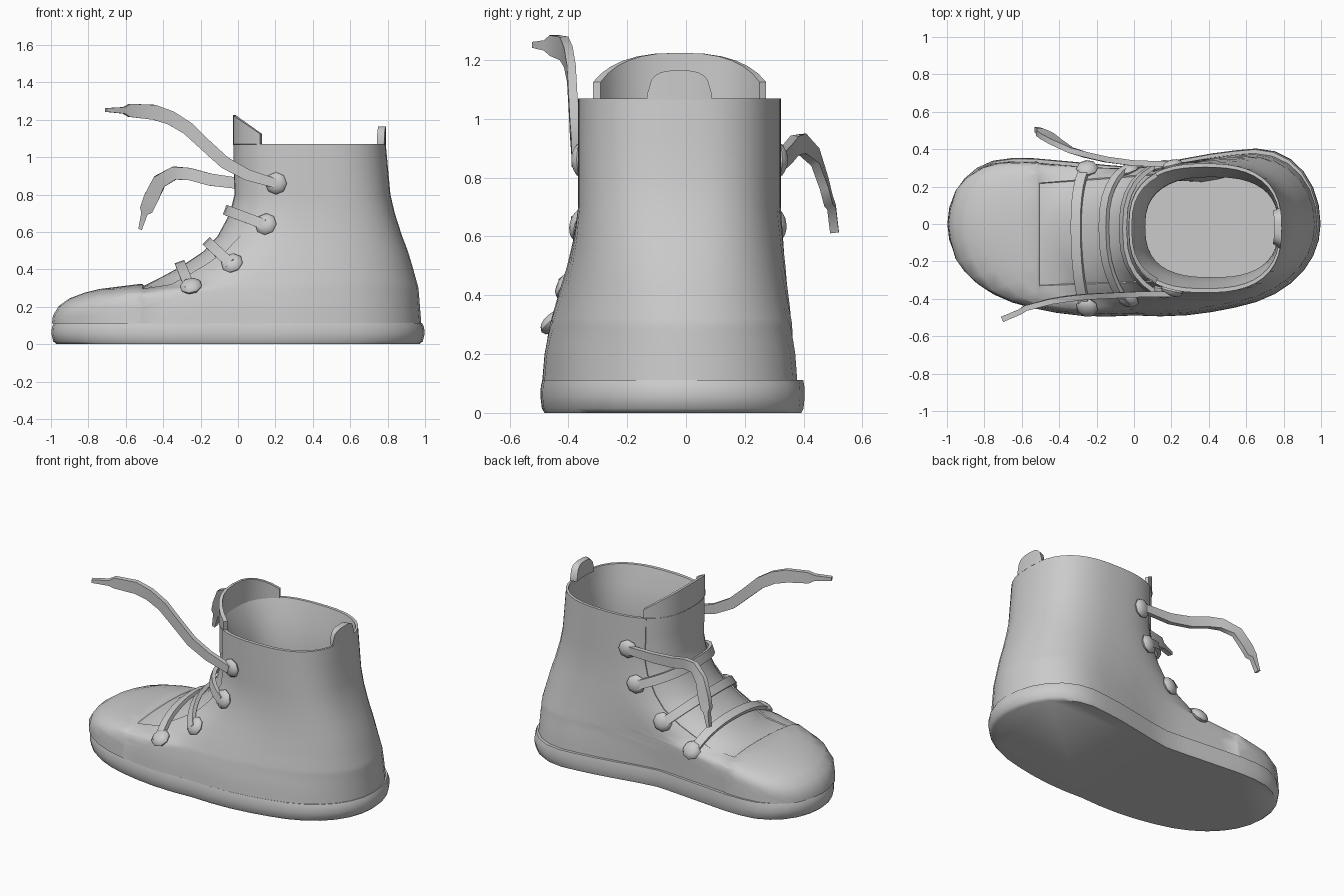
import bpy, bmesh, math
from mathutils import Vector

if "Cube" in bpy.data.objects:
    bpy.data.objects.remove(bpy.data.objects["Cube"])

GREY = bpy.data.materials.new("plain_grey")
GREY.use_nodes = True
GREY.diffuse_color = (0.6, 0.6, 0.6, 1)
GREY.node_tree.nodes["Principled BSDF"].inputs["Base Color"].default_value = (0.6, 0.6, 0.6, 1)

# Profiles: foot outline on each side, instep and heel lines, and blend to the oval shaft
OUT_LEFT = [(0, .62), (.1, .54), (.2, .44), (.3, .37), (.4, .325), (.5, .305), (.6, .34),
            (.75, .445), (.9, .62), (1, .72)]
OUT_RIGHT = [(0, .6), (.1, .575), (.25, .53), (.5, .49), (.75, .525), (.9, .58), (1, .62)]
INSTEP = [(.11, -.99), (.15, -.985), (.2, -.955), (.24, -.9), (.27, -.82), (.29, -.74),
          (.305, -.62), (.32, -.5), (.36, -.42), (.42, -.31), (.5, -.19), (.58, -.115),
          (.7, -.05), (.8, -.025), (.95, -.03), (1.07, -.03)]
HEEL = [(.11, .98), (.3, .965), (.48, .915), (.65, .85), (.8, .815), (1.07, .79)]
SHAFT = [(.11, 0), (.2, .06), (.3, .2), (.4, .42), (.5, .65), (.6, .85), (.7, 1)]
COLS = 44
COLLAR = 1.07


def interp(table, v):
    if v <= table[0][0]:
        return table[0][1]
    for (a, p), (b, q) in zip(table, table[1:]):
        if v <= b:
            return p + (q - p) * (v - a) / (b - a)
    return table[-1][1]


def outline_y(u, side):
    return side * interp(OUT_LEFT if side > 0 else OUT_RIGHT, u) * math.sqrt(max(0, 4 * u * (1 - u)))


def point_u(u, side, z, inset=0.0, front_limit=-9):
    """Point on the upper at height z, u from the toe side (0) to the heel (1)."""
    front, back = interp(INSTEP, z), interp(HEEL, z)
    xf, xb = max(front + inset, front_limit), back - inset
    w = interp(SHAFT, z)
    # Foot outline at this x, rounded over towards the instep line
    reach = min(.32, max(.02, front + 1))
    dome = math.sqrt(1 - max(0, 1 - u / reach) ** 2)
    foot = outline_y((front + u * (back - front) + 1) / (back + 1), side) * dome
    oval = max(0, 1 - abs(1 - 2 * u) ** 2.6) ** (1 / 2.6)
    y = (1 - w) * foot * (.935 if side > 0 else .985)
    y += w * (.345 * oval * side - .022)
    return Vector((xf + u * (xb - xf), y * (1 - inset / .2), z))


def point(angle, z, inset=0.0, front_limit=-9):
    side = 1 if math.sin(angle) >= 0 else -1
    return point_u((1 - math.cos(angle)) / 2, side, z, inset, front_limit)


def on_side(x, z, side, inset=0.0):
    xf, xb = interp(INSTEP, z), interp(HEEL, z)
    return point_u(min(1, max(0, (x - xf) / (xb - xf))), side, z, inset)


def loft(bm, rings, cap_start=False, cap_end=False):
    rows = [[bm.verts.new(p) for p in ring] for ring in rings]
    faces = []
    n = len(rows[0])
    for a, b in zip(rows, rows[1:]):
        faces.append([bm.faces.new((a[i], a[(i + 1) % n], b[(i + 1) % n], b[i])) for i in range(n)])
    if cap_start:
        bm.faces.new(rows[0])
    if cap_end:
        bm.faces.new(rows[-1])
    bmesh.ops.recalc_face_normals(bm, faces=bm.faces)
    return faces


def finish(bm, name):
    mesh = bpy.data.meshes.new(name)
    bm.to_mesh(mesh)
    bm.free()
    mesh.materials.append(GREY)
    ob = bpy.data.objects.new(name, mesh)
    bpy.context.collection.objects.link(ob)
    bpy.ops.object.select_all(action='DESELECT')
    ob.select_set(True)
    bpy.context.view_layer.objects.active = ob
    bpy.ops.object.shade_smooth_by_angle(angle=0.8)


ANGLES = [2 * math.pi * i / COLS for i in range(COLS)]

# Sole: rounded band around the foot outline
rings = []
for z, s in [(0, .97), (.015, .988), (.055, .998), (.09, .995), (.112, .985)]:
    ring = []
    for a in ANGLES:
        side = 1 if math.sin(a) >= 0 else -1
        ring.append((-math.cos(a) * s, outline_y((1 - math.cos(a)) / 2, side) * s, z))
    rings.append(ring)
bm = bmesh.new()
loft(bm, rings, True, True)
finish(bm, "sole")

# Upper: outer skin, then the padded lining down to the insole
rings = [[point(a, z) for a in ANGLES] for z, _ in INSTEP]
for z, inset, limit in [(COLLAR, .012, -1), (.95, .03, .03), (.8, .045, .06), (.65, .045, .06),
                        (.5, .045, 0), (.4, .045, -.1), (.3, .045, -.2), (.2, .045, -.2)]:
    rings.append([point(a, z, inset, limit) for a in ANGLES])
bm = bmesh.new()
faces = loft(bm, rings, cap_end=True)
if faces[-10][COLS // 2].normal.x < 0:
    bmesh.ops.reverse_faces(bm, faces=bm.faces)


def cut(chosen, co, no):
    geom = set(chosen)
    for f in chosen:
        geom.update(f.verts, f.edges)
    bmesh.ops.bisect_plane(bm, geom=list(geom), plane_co=co, plane_no=no)


def instep_faces(low, high):
    """Outer faces between the toe seam and the collar, between two y limits."""
    found = []
    for f in bm.faces:
        c = f.calc_center_median()
        if (-.506 < c.x < .14 and .25 < c.z < 1.06 and low(c.x) < c.y < high(c.x)
                and f.normal.dot(c - Vector((.4, -.02, .1))) > 0):
            found.append(f)
    return found


# Toe seam, then the two straight flap edges and the recessed tongue between them
for x in (-.515, -.508):
    cut(bm.faces[:], (x, 0, 0), (1, 0, 0))
cut(instep_faces(lambda x: 0, lambda x: 9), (-.5, .22, 0), (-.08, 1, 0))
cut(instep_faces(lambda x: -9, lambda x: 0), (-.5, -.33, 0), (-.035, 1, 0))
bm.normal_update()
gap = instep_faces(lambda x: -.33 + .035 * (x + .5), lambda x: .22 + .08 * (x + .5))
bmesh.ops.inset_region(bm, faces=gap, thickness=.003, depth=-.006)
# Raise the toe cap a little in front of its seam
bm.normal_update()
for v, n in [(v, v.normal.copy()) for v in bm.verts if v.co.x < -.512]:
    v.co += n * .005
finish(bm, "upper")


# Raised collar panels that follow the shaft
def panel(name, centre, half, top, outer, inner):
    rings = []
    for k in range(-6, 7):
        a, z = centre + half * k / 6, top(abs(k) / 6)
        rings.append([point(a, COLLAR - .004, outer), point(a, z, outer),
                      point(a, z, inner), point(a, COLLAR - .004, inner)])
    bm = bmesh.new()
    loft(bm, rings, True, True)
    finish(bm, name)


panel("tongue", 0, .87, lambda s: 1.225 - .1 * s ** 1.9, .002, .018)
panel("heel_tab", math.pi, .2, lambda s: 1.085 + .08 * math.sqrt(1 - s ** 2.5), 0, .04)


# Laces: flat ribbons along a path
def ribbon(name, path, widths, thick, across=None):
    rings = []
    last = len(path) - 1
    for i, p in enumerate(path):
        t = (path[min(i + 1, last)] - path[max(i - 1, 0)]).normalized()
        w = across or Vector((-t.z, 0, t.x)).normalized()
        n = t.cross(w).normalized() * thick / 2
        w = w * widths[min(i, len(widths) - 1)] / 2
        rings.append([p + w + n, p - w + n, p - w - n, p + w - n])
    bm = bmesh.new()
    loft(bm, rings, True, True)
    finish(bm, name)


EYELETS = [(-.25, .305, .43), (-.03, .43, .545), (.15, .64, .715), (.205, .86, None)]
for row, (x, z, mid) in enumerate(EYELETS):
    for side, label in ((1, "left"), (-1, "right")):
        # Lace studs turned to the surface
        e = .03
        dx = on_side(x + e, z, side) - on_side(x - e, z, side)
        dz = on_side(x, z + e, side) - on_side(x, z - e, side)
        normal = dz.cross(dx).normalized()
        if normal.y * side < 0:
            normal.negate()
        bm = bmesh.new()
        bmesh.ops.create_uvsphere(bm, u_segments=8, v_segments=6, radius=.06)
        rot = normal.to_track_quat('Z', 'Y').to_matrix()
        for v in bm.verts:
            v.co.z *= .5
            v.co = rot @ v.co + on_side(x, z, side) + normal * .008
        finish(bm, f"stud_{label}_{row + 1}")
    if mid:
        # Strap from stud to stud over the instep
        end_x = interp(INSTEP, mid)
        half = []
        for k in range(7):
            t = math.sin(k / 6 * math.pi / 2)
            half.append((x + (end_x - x) * t, z + (mid - z) * t))
        path = [on_side(px, pz, -1, -.014) for px, pz in half]
        path += [on_side(px, pz, 1, -.014) for px, pz in half[-2::-1]]
        across = Vector((mid - z, 0, x - end_x)).normalized()
        ribbon(f"strap_{row + 1}", path, [.055], .024, across)

# Loose lace ends with narrow tips
LOOSE = {
    "lace_end_right": [(.2, -.375, .86), (.05, -.375, .905), (-.07, -.38, .97), (-.18, -.385, 1.07),
                       (-.27, -.39, 1.155), (-.36, -.4, 1.21), (-.45, -.415, 1.24),
                       (-.58, -.45, 1.25), (-.61, -.47, 1.25), (-.705, -.51, 1.252)],
    "lace_end_left": [(.2, .32, .86), (0, .325, .86), (-.15, .345, .88), (-.26, .37, .91),
                      (-.34, .395, .915), (-.42, .44, .87), (-.465, .47, .78),
                      (-.49, .485, .72), (-.5, .495, .7), (-.523, .505, .615)],
}
for name, pts in LOOSE.items():
    ribbon(name, [Vector(p) for p in pts], [.05, .06, .065, .065, .07, .075, .08, .07, .035, .02], .03)
